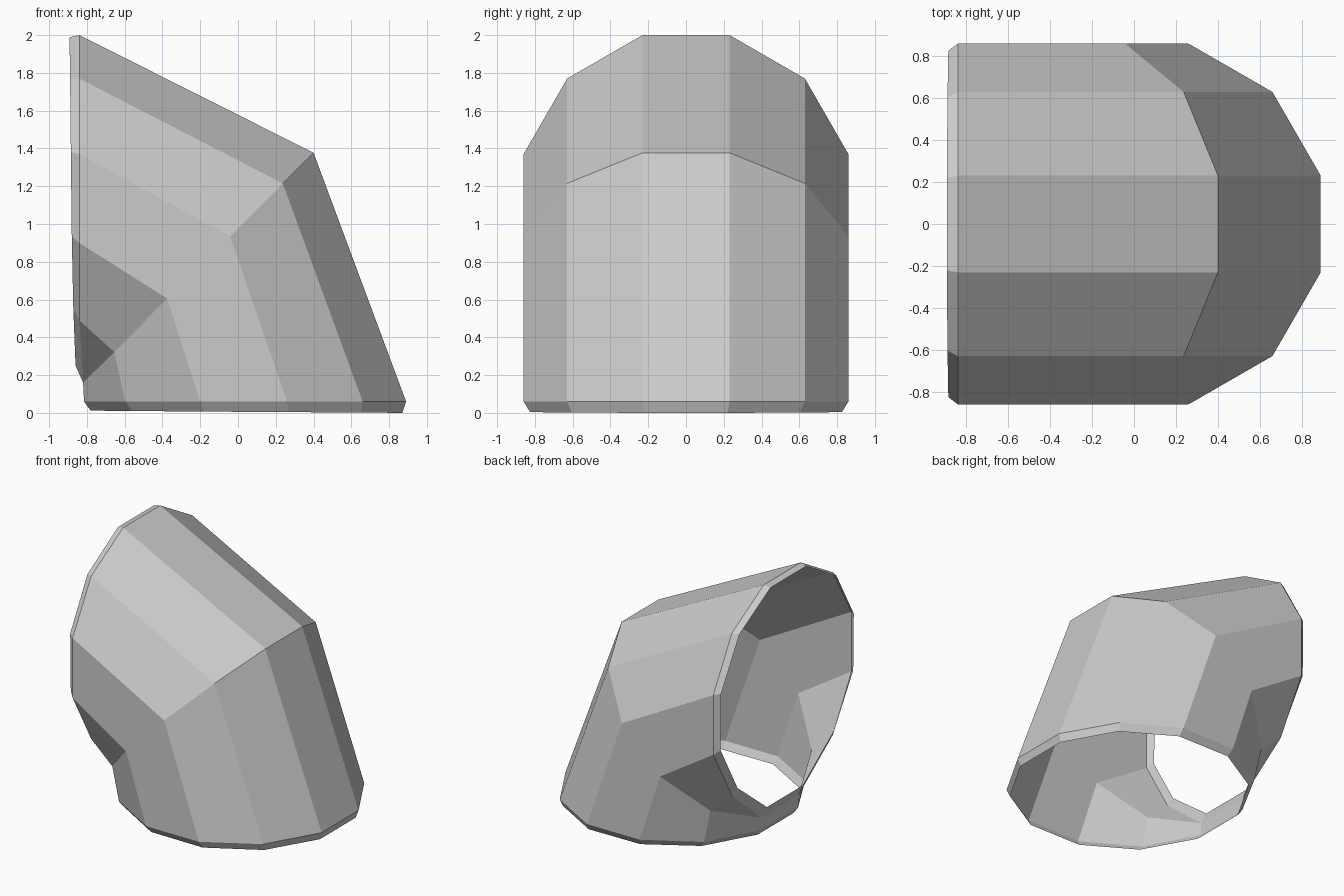
import bpy, bmesh
from math import sin, radians

if "Cube" in bpy.data.objects:
    bpy.data.objects.remove(bpy.data.objects["Cube"])

N = 6
R = 0.89
# half-section widths of a 12-sided tube, outer side to inner side of the bend
WIDTHS = [R * sin(radians(15 + 30 * k)) for k in range(N)]

# each ring: width scale and (x, z) of its six mirrored vertex pairs
RINGS = [
    # turned-in bottom lip
    (0.96, [(.87, 0), (.65, .002), (.27, .004), (-.18, .007), (-.56, .01), (-.78, .012)]),
    # bottom edge
    (1.0, [(.89, .06), (.66, .06), (.26, .06), (-.20, .06), (-.597, .06), (-.815, .06)]),
    # mitred bend
    (1.0, [(.40, 1.377), (.237, 1.215), (-.042, .935), (-.375, .605), (-.655, .322), (-.82, .16)]),
    # side opening edge, meeting the bend at its lowest pair
    (1.0, [(-.84, 2.0), (-.84, 1.77), (-.84, 1.37), (-.84, .90), (-.84, .49), (-.82, .16)]),
    # turned-in side lip
    (0.96, [(-.892, 1.988), (-.889, 1.765), (-.885, 1.382), (-.88, .932), (-.872, .55), (-.86, .25)]),
]

bm = bmesh.new()
loops = []
for scale, pts in RINGS:
    front = [bm.verts.new((x, -w * scale, z)) for (x, z), w in zip(pts, WIDTHS)]
    back = [bm.verts.new((x, w * scale, z)) for (x, z), w in zip(pts, WIDTHS)]
    loops.append(front + back[::-1])

# bridge neighbouring rings with flat faces, leaving both ends open
for a, b in zip(loops, loops[1:]):
    for i in range(2 * N):
        j = (i + 1) % (2 * N)
        bm.faces.new((a[j], a[i], b[i], b[j]))
bmesh.ops.remove_doubles(bm, verts=bm.verts[:], dist=0.001)

# outward-facing normals: the outer bend panel must face +x
bmesh.ops.recalc_face_normals(bm, faces=bm.faces[:])
bm.normal_update()
panel = max(bm.faces, key=lambda f: f.calc_center_median().x if f.calc_area() > .3 else -9)
if panel.normal.x < 0:
    bmesh.ops.reverse_faces(bm, faces=bm.faces[:])

mesh = bpy.data.meshes.new("pipe_elbow")
bm.to_mesh(mesh)
bm.free()
obj = bpy.data.objects.new("pipe_elbow", mesh)
bpy.context.collection.objects.link(obj)
